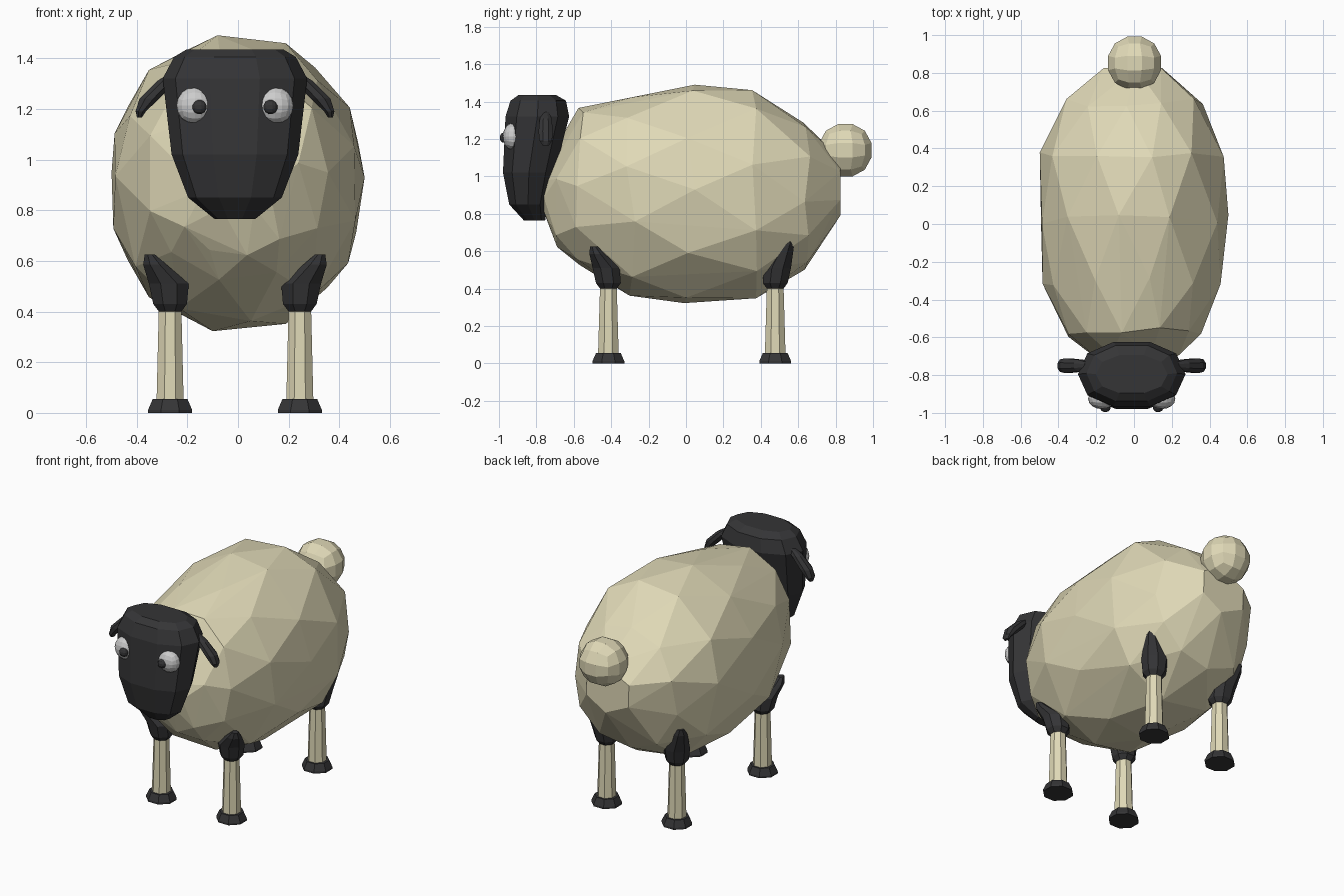
import bpy, bmesh, math, random
from mathutils import Vector

if "Cube" in bpy.data.objects:
    bpy.data.objects.remove(bpy.data.objects["Cube"])

random.seed(4)
CX = -0.012  # centre line of head and legs


def material(name, rgb):
    m = bpy.data.materials.new(name)
    m.diffuse_color = (*rgb, 1)
    m.use_nodes = True
    m.node_tree.nodes["Principled BSDF"].inputs["Base Color"].default_value = m.diffuse_color
    return m


WOOL = material("wool", (0.74, 0.69, 0.47))
DARK = material("dark", (0.035, 0.035, 0.037))
WHITE = material("eye_white", (0.7, 0.7, 0.7))


def finish(name, bm, mat):
    bmesh.ops.recalc_face_normals(bm, faces=bm.faces)
    me = bpy.data.meshes.new(name)
    bm.to_mesh(me)
    bm.free()
    me.materials.append(mat)
    ob = bpy.data.objects.new(name, me)
    bpy.context.collection.objects.link(ob)
    return ob


def oval(a, rx, ry, power=2.0):
    c, s = math.cos(a), math.sin(a)
    e = 2 / power
    return (rx * math.copysign(abs(c) ** e, c), ry * math.copysign(abs(s) ** e, s))


def loft(name, rings, n, mat, phase=0.5, power=2.0):
    """Stack of horizontal oval rings (x, y, z, rx, ry) with capped ends."""
    bm = bmesh.new()
    loops = []
    for x, y, z, rx, ry in rings:
        loop = []
        for i in range(n):
            u, v = oval(2 * math.pi * (i + phase) / n, rx, ry, power)
            loop.append(bm.verts.new((x + u, y + v, z)))
        loops.append(loop)
    for a, b in zip(loops, loops[1:]):
        for i in range(n):
            j = (i + 1) % n
            bm.faces.new((a[i], a[j], b[j], b[i]))
    bm.faces.new(loops[0])
    bm.faces.new(loops[-1])
    return finish(name, bm, mat)


def ball(name, centre, radii, mat, cuts=2):
    """Faceted ball made from a subdivided cube."""
    bm = bmesh.new()
    bmesh.ops.create_cube(bm, size=2)
    bmesh.ops.subdivide_edges(bm, edges=bm.edges[:], cuts=cuts, use_grid_fill=True)
    for v in bm.verts:
        d = Vector([math.tan(c * 0.75) for c in v.co]).normalized()
        v.co = Vector(centre) + Vector([d[k] * radii[k] for k in range(3)])
    return finish(name, bm, mat)


# Woolly body: convex hull of staggered, slightly jittered cross-sections
# (y, half width, bottom z, top z)
sections = [
    (-0.76, 0.13, 0.80, 0.99),
    (-0.67, 0.25, 0.62, 1.20),
    (-0.57, 0.36, 0.52, 1.37),
    (-0.30, 0.48, 0.36, 1.43),
    (0.02, 0.505, 0.315, 1.495),
    (0.38, 0.495, 0.34, 1.47),
    (0.64, 0.37, 0.50, 1.29),
    (0.825, 0.17, 0.79, 1.10),
]
bm = bmesh.new()
for k, (y, rx, z0, z1) in enumerate(sections):
    n = 6 if k in (0, 7) else 11
    for i in range(n):
        a = 2 * math.pi * (i + 0.5 * (k % 2) + random.uniform(-0.12, 0.12)) / n
        u, w = oval(a, rx, (z1 - z0) / 2, 2.15)
        inner = 0 < k < 7
        bm.verts.new((u - 0.005, y + random.uniform(-0.03, 0.03) * inner, (z0 + z1) / 2 + w))
bmesh.ops.convex_hull(bm, input=bm.verts[:])
bmesh.ops.delete(bm, geom=[v for v in bm.verts if not v.link_faces], context='VERTS')
finish("body", bm, WOOL)

# Tail
ball("tail", (0.003, 0.852, 1.14), (0.15, 0.15, 0.15), WOOL)

# Head
loft("head", [
    (CX, -0.81, 0.765, 0.08, 0.06),
    (CX, -0.845, 0.85, 0.185, 0.105),
    (CX, -0.84, 1.02, 0.25, 0.145),
    (CX, -0.795, 1.32, 0.285, 0.178),
    (CX, -0.79, 1.405, 0.24, 0.155),
    (CX, -0.795, 1.435, 0.19, 0.105),
], 10, DARK, phase=0, power=2.2)

for side, s in (("left", -1), ("right", 1)):
    # Eyes and pupils
    ball(side + "_eye", (CX + s * 0.158, -0.925, 1.213), (0.073, 0.055, 0.073), WHITE, 3)
    ball(side + "_pupil", (CX + s * 0.14, -0.972, 1.207), (0.029, 0.025, 0.029), DARK)

    # Drooping ear
    loft(side + "_ear", [(CX + s * x, -0.75, z, rx, ry) for x, z, rx, ry in (
        (0.235, 1.345, 0.018, 0.020),
        (0.270, 1.310, 0.040, 0.034),
        (0.338, 1.240, 0.042, 0.042),
        (0.372, 1.190, 0.022, 0.036),
        (0.377, 1.165, 0.010, 0.018))], 8, DARK)

    # Legs: hip, shin and hoof
    for end, y, d, top in (("front", -0.415, -1, 0.625), ("rear", 0.477, 1, 0.675)):
        x = CX + s * 0.256
        name = f"{end}_{side}"
        loft(name + "_hip", [
            (x, y, 0.40, 0.048, 0.048),
            (x, y, 0.43, 0.072, 0.072),
            (x + s * 0.005, y + d * 0.012, 0.51, 0.085, 0.078),
            (x + s * 0.06, y + d * 0.06, top - 0.04, 0.050, 0.045),
            (x + s * 0.08, y + d * 0.078, top, 0.022, 0.022)], 8, DARK)
        loft(name + "_leg", [
            (x, y, 0.04, 0.058, 0.060),
            (x, y, 0.42, 0.048, 0.048)], 8, WOOL)
        loft(name + "_hoof", [
            (x, y, 0.0, 0.094, 0.092),
            (x, y, 0.012, 0.094, 0.092),
            (x, y, 0.055, 0.074, 0.072)], 8, DARK)
